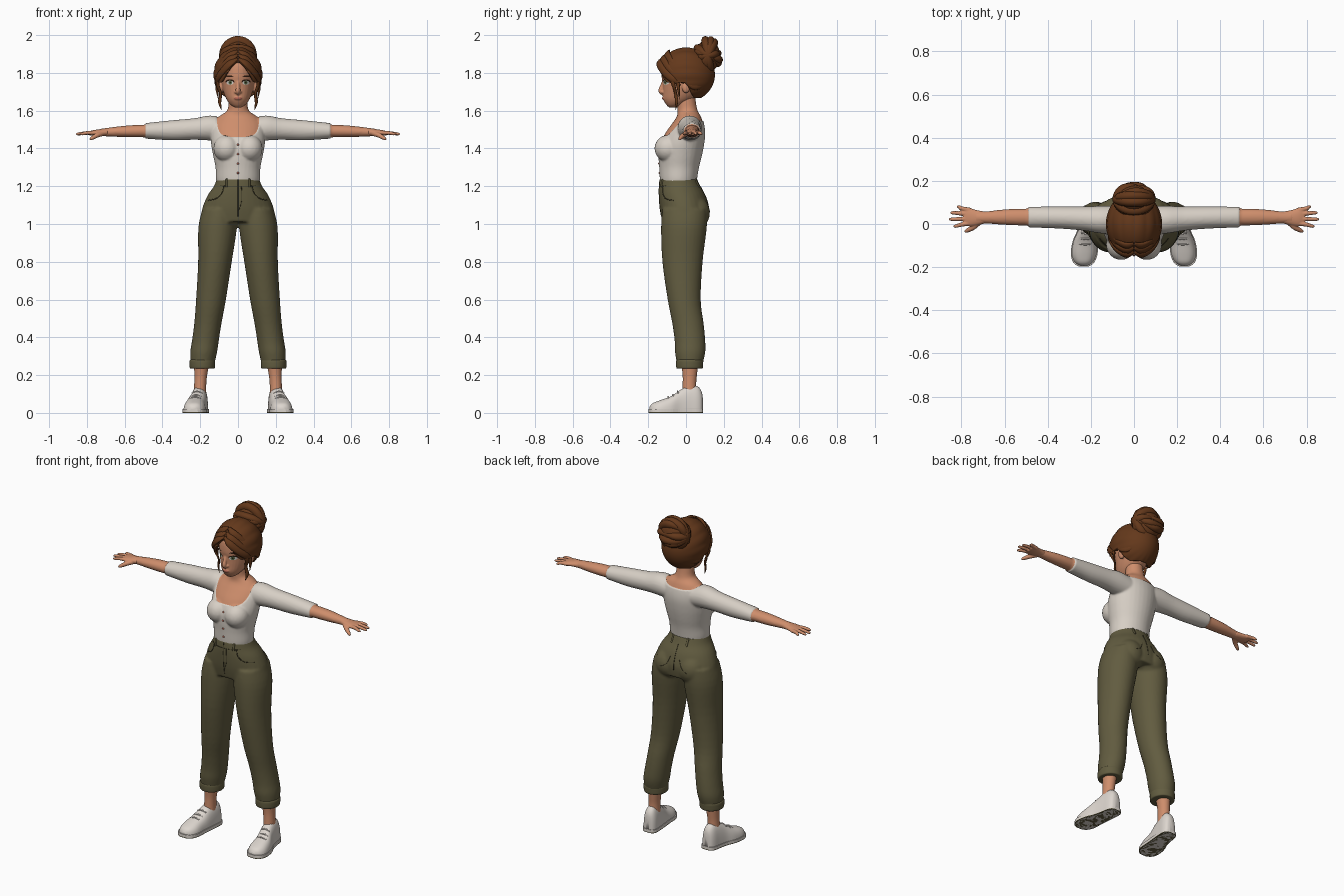
import bpy, bmesh, math, random
from mathutils import Vector
from mathutils.bvhtree import BVHTree

if "Cube" in bpy.data.objects:
    bpy.data.objects.remove(bpy.data.objects["Cube"])

random.seed(4)


def colour(name, rgb):
    m = bpy.data.materials.new(name)
    m.diffuse_color = (*rgb, 1)
    m.use_nodes = True
    m.node_tree.nodes["Principled BSDF"].inputs["Base Color"].default_value = m.diffuse_color
    return m


HAIR = colour("brown hair", (.127, .040, .011))
SKIN = colour("skin", (.62, .27, .15))
SHIRT = colour("cream cotton", (.68, .625, .56))
PANTS = colour("olive twill", (.122, .107, .051))
SEAM = colour("dark olive", (.05, .043, .02))
SHOE = colour("off white", (.72, .67, .62))
EYE = colour("eye white", (.75, .70, .66))
IRIS = colour("green iris", (.10, .16, .07))
DARK = colour("dark lash", (.03, .012, .006))
LIP = colour("lip", (.48, .15, .10))


# ---------- helpers ----------
def spline(pts, k=4):
    out, n = [], len(pts)
    for i in range(n - 1):
        q = pts[max(i - 1, 0)], pts[i], pts[i + 1], pts[min(i + 2, n - 1)]
        for j in range(k):
            t = j / k
            out.append([.5 * (2*b + (c - a)*t + (2*a - 5*b + 4*c - d)*t*t + (3*b - a - 3*c + d)*t**3)
                        for a, b, c, d in zip(*q)])
    return out + [list(pts[-1])]


def stitch(bm, rings):
    rows = [[bm.verts.new(p) for p in r] for r in rings]
    n = len(rows[0])
    for a, b in zip(rows, rows[1:]):
        for i in range(n):
            bm.faces.new((a[i], a[(i + 1) % n], b[(i + 1) % n], b[i]))
    bm.faces.new(rows[0])
    bm.faces.new(rows[-1][::-1])


def loft(bm, rings, axis="z", n=32, p=1.0, zmax=9, k=4):
    """rings of (x, y, z, a, b); sections lie across the axis"""
    out = []
    for x, y, z, a, b in spline(rings, k):
        a, b, ring = max(a, .001), max(b, .001), []
        for i in range(n):
            c, s = math.cos(2*math.pi*(i + .5)/n), math.sin(2*math.pi*(i + .5)/n)
            c, s = math.copysign(abs(c)**p, c)*a, math.copysign(abs(s)**p, s)*b
            v = {"z": (x + c, y + s, z), "x": (x, y + c, z + s), "y": (x + c, y, z + s)}[axis]
            ring.append((v[0], v[1], min(max(v[2], 0), zmax)))
        out.append(ring)
    stitch(bm, out)


def tube(bm, pts, ref=(0, 0, 1), flat=1.0, n=10, k=4):
    """pts of (x, y, z, radius); flat squashes the section along ref"""
    s = spline(pts, k)
    pos, rings = [Vector(q[:3]) for q in s], []
    for i, c in enumerate(pos):
        t = (pos[min(i + 1, len(pos) - 1)] - pos[max(i - 1, 0)]).normalized()
        u = t.cross(Vector(ref)).normalized()
        w = u.cross(t) * flat
        r = max(s[i][3], .0008)
        rings.append([c + r*(u*math.cos(2*math.pi*j/n) + w*math.sin(2*math.pi*j/n)) for j in range(n)])
    stitch(bm, rings)


def ball(bm, c, r, seg=24):
    for v in bmesh.ops.create_uvsphere(bm, u_segments=seg, v_segments=seg // 2, radius=1)["verts"]:
        v.co = Vector((c[i] + v.co[i]*r[i] for i in range(3)))


def bake(o, kind, **props):
    m = o.modifiers.new("m", kind)
    for key, val in props.items():
        setattr(m, key, val)
    bpy.context.view_layer.update()
    me = bpy.data.meshes.new_from_object(o.evaluated_get(bpy.context.evaluated_depsgraph_get()))
    o.modifiers.clear()
    o.data = me


def finish(name, bm, mats, mirror=False, voxel=0, soft=3):
    if mirror:
        g = bmesh.ops.duplicate(bm, geom=bm.verts[:] + bm.edges[:] + bm.faces[:])["geom"]
        for v in g:
            if isinstance(v, bmesh.types.BMVert):
                v.co.x *= -1
    bmesh.ops.recalc_face_normals(bm, faces=bm.faces[:])
    me = bpy.data.meshes.new(name)
    bm.to_mesh(me)
    bm.free()
    o = bpy.data.objects.new(name, me)
    bpy.context.collection.objects.link(o)
    if voxel:
        bake(o, "REMESH", mode="VOXEL", voxel_size=voxel)
        bake(o, "SMOOTH", factor=.5, iterations=soft)
    o.data.materials.clear()
    for m in mats:
        o.data.materials.append(m)
    o.data.shade_smooth()
    return o


def paint(o, f, index, puff=0):
    """cut the mesh along f = 0, then colour (index) or remove (None) where f < 0"""
    bm = bmesh.new()
    bm.from_mesh(o.data)
    val, new = {v: f(v.co) for v in bm.verts}, []
    for e in bm.edges[:]:
        a, b = e.verts
        if val[a] * val[b] < 0:
            new.append(bmesh.utils.edge_split(e, a, val[a]/(val[a] - val[b]))[1])
    if new:
        bmesh.ops.connect_verts(bm, verts=new)
    hit = [q for q in bm.faces if f(q.calc_center_median()) < 0]
    if index is None:
        bmesh.ops.delete(bm, geom=hit, context="FACES")
    else:
        for q in hit:
            q.material_index = index
    if puff:  # cloth thickness on the uncoloured side
        bm.normal_update()
        for v in [v for v in bm.verts if all(q.material_index == 0 for q in v.link_faces)]:
            v.co += v.normal * puff
    bm.to_mesh(o.data)
    bm.free()


def caster(o):
    tree = BVHTree.FromPolygons([v.co for v in o.data.vertices], [tuple(p.vertices) for p in o.data.polygons])

    def cast(x, z, s=-1):
        hit = tree.ray_cast(Vector((x, s, z)), Vector((0, -s, 0)))[0]
        return hit if hit else Vector((x, s*.1, z))
    return cast


def step(a, b, x):
    t = min(max((x - a)/(b - a), 0), 1)
    return t*t*(3 - 2*t)


def depth(z, front, back, rx, x=0):
    return (x, (front + back)/2, z, rx, (back - front)/2)


# ---------- upper body: torso, neck, sleeves and forearms ----------
bm = bmesh.new()
loft(bm, [depth(*r) for r in ((1.20, -.13, .05, .105), (1.24, -.135, .055, .113), (1.30, -.138, .065, .115),
     (1.36, -.142, .08, .127), (1.42, -.138, .092, .138), (1.48, -.11, .098, .14), (1.53, -.075, .092, .132),
     (1.57, -.048, .078, .10), (1.60, -.045, .062, .058), (1.65, -.048, .052, .05), (1.70, -.05, .05, .05))])
for s in (-1, 1):
    ball(bm, (s*.06, -.093, 1.40), (.066, .070, .068))
    loft(bm, [(s*x, y, z, a, b) for x, y, z, a, b in ((.07, .02, 1.50, .06, .06), (.15, .02, 1.508, .06, .062),
         (.23, .025, 1.503, .052, .053), (.35, .03, 1.496, .047, .049), (.49, .032, 1.493, .044, .037))], "x")
    loft(bm, [(s*x, y, z, a, b) for x, y, z, a, b in ((.42, .032, 1.493, .038, .033), (.52, .032, 1.492, .039, .033),
         (.60, .032, 1.490, .036, .030), (.70, .03, 1.486, .027, .022), (.74, .03, 1.484, .030, .018))], "x")
body = finish("shirt_and_upper_body", bm, [SHIRT, SKIN], voxel=.007)


def bare(v):
    b = step(-.03, .05, v.y)
    neck = (abs(v.x/.112)**4 + abs((v.z - 1.605)/(.145 - .085*b))**4)**.25 - 1
    return min(neck, (.49 - abs(v.x))*8, (1.63 - v.z)*8)


paint(body, bare, 1, puff=.004)

# ---------- hands ----------
bm = bmesh.new()
loft(bm, [(.69, .03, 1.486, .027, .021), (.73, .029, 1.484, .036, .018), (.765, .032, 1.482, .043, .015),
          (.79, .036, 1.480, .040, .010)], "x")
for y0, x1, y1 in ((.004, .838, -.010), (.024, .858, .022), (.046, .852, .052), (.065, .822, .080)):
    tube(bm, [(.76, y0, 1.482, .011), (.80, (y0 + y1)/2, 1.482, .010), (x1 - .012, y1, 1.477, .008), (x1, y1, 1.475, .004)])
tube(bm, [(.715, .012, 1.480, .014), (.745, -.015, 1.470, .013), (.772, -.030, 1.455, .010), (.785, -.036, 1.447, .005)])
finish("hands", bm, [SKIN], mirror=True, voxel=.0035, soft=2)

# ---------- head with nose and ears ----------
bm = bmesh.new()
loft(bm, [(0, y, z, a, b) for z, y, a, b in ((1.617, -.068, .018, .022), (1.632, -.060, .040, .045),
     (1.66, -.040, .061, .080), (1.70, -.020, .077, .102), (1.745, -.010, .086, .114), (1.79, -.004, .090, .126),
     (1.85, 0, .085, .122), (1.89, 0, .060, .08))])
tube(bm, [(0, -.115, 1.765, .008), (0, -.126, 1.735, .010), (0, -.134, 1.705, .013), (0, -.122, 1.69, .010)], ref=(0, 1, 0))
for s in (-1, 1):
    ball(bm, (s*.09, .0, 1.725), (.014, .022, .032))
    ball(bm, (s*.011, -.123, 1.698), (.009, .010, .007))
ball(bm, (0, -.116, 1.666), (.022, .012, .010))
head = finish("head", bm, [SKIN, EYE, IRIS, DARK, LIP], voxel=.004)


def oval(cx, cz, a, b, zmin=0):
    return lambda v: max(math.hypot((abs(v.x) - cx)/a, (v.z - cz)/b) - 1, (v.y + .05)*20, (zmin - v.z)*80)


paint(head, oval(.043, 1.752, .024, .014, 1.748), 3)
paint(head, oval(.042, 1.748, .019, .011), 1)
paint(head, oval(.041, 1.749, .010, .0105), 2)
paint(head, oval(.041, 1.749, .004, .005), 3)
paint(head, oval(.046, 1.782, .024, .004), 3)
paint(head, oval(0, 1.666, .021, .008), 4)

# ---------- hair cap with combed grooves, open over the face ----------
bm = bmesh.new()
ball(bm, (0, 0, 0), (1, 1, 1), 96)
for v in bm.verts:
    g = 1 + .03*abs(math.sin(8*math.atan2(v.co.x, v.co.z + .2)))*(1 - abs(v.co.y))
    v.co = Vector((v.co.x*.127*g, v.co.y*.153, 1.79 + v.co.z*.143*g))
cap = finish("hair_cap", bm, [HAIR])


def hairline(v):
    front = max(1.862 - .115*(abs(v.x)/.09)**1.6, 1.748)
    return v.z - (front + (1.668 - front)*step(-.005, .045, v.y))


paint(cap, hairline, None)
bake(cap, "SOLIDIFY", thickness=.014, offset=-1)

# ---------- swept fringe and loose locks ----------
bm = bmesh.new()
for s in (-1, 1):
    out = (s, -1, .3)
    for d, w in ((0, .020), (.02, .022), (.042, .022)):
        tube(bm, [(s*.002, -.128 + d*.9, 1.876 + d, .008), (s*.04, -.142 + d, 1.852 + d, w),
                  (s*.085, -.115 + d, 1.805 + d, w), (s*.110, -.070 + d, 1.765 + d*.7, w*.9),
                  (s*.108, -.030 + d, 1.735 + d*.5, .004)], out, .5)
    tube(bm, [(s*.098, -.085, 1.79, .012), (s*.108, -.068, 1.74, .012), (s*.092, -.055, 1.69, .009),
              (s*.097, -.05, 1.645, .010), (s*.088, -.055, 1.605, .001)], out, .6)
    tube(bm, [(s*.105, -.05, 1.77, .012), (s*.112, -.04, 1.72, .010), (s*.104, -.035, 1.66, .001)], out, .6)
    tube(bm, [(s*.112, .0, 1.76, .016), (s*.10, .05, 1.73, .022), (s*.06, .11, 1.76, .022), (s*.02, .13, 1.80, .01)], (s, 1, 0), .5)
finish("fringe_and_locks", bm, [HAIR])

# ---------- bun of coiled strands ----------
bm = bmesh.new()
ball(bm, (0, .115, 1.89), (.082, .066, .085))
for i in range(6):
    tilt, turn, pts = random.uniform(-.5, .5) + i*.55, i*1.05, []
    for j in range(13):
        a = j*2*math.pi/11 + turn
        x, y, z = .070*math.cos(a), .070*math.sin(a)*math.cos(tilt), .070*math.sin(a)*math.sin(tilt)
        pts.append((x, .115 + y*.76, 1.892 + z*1.08, .030*min(1, .3 + .35*min(j, 12 - j))))
    normal = (0, -math.sin(tilt), math.cos(tilt))
    tube(bm, pts, normal, .8, 10, 3)
finish("hair_bun", bm, [HAIR])

# ---------- trousers ----------
bm = bmesh.new()
loft(bm, [depth(*r) for r in ((1.245, -.138, .056, .110), (1.20, -.143, .076, .128), (1.15, -.143, .103, .162),
     (1.08, -.138, .122, .190), (1.01, -.125, .115, .198))])
for s in (-1, 1):
    ball(bm, (s*.075, .045, 1.06), (.085, .082, .09))
    loft(bm, [depth(z, f, b, rx, s*x) for z, x, rx, f, b in ((1.08, .098, .090, -.125, .112), (.98, .108, .102, -.132, .110),
         (.80, .122, .089, -.125, .088), (.60, .143, .079, -.097, .078), (.47, .160, .072, -.072, .094),
         (.38, .173, .071, -.060, .102), (.32, .182, .071, -.058, .102), (.26, .188, .063, -.048, .088))])
pants = finish("trousers", bm, [PANTS], voxel=.008)

bm = bmesh.new()
loft(bm, [depth(z, f, b, rx, .189) for z, rx, f, b in ((.234, .058, -.044, .082), (.238, .066, -.051, .089),
     (.258, .068, -.053, .091), (.278, .067, -.052, .091), (.284, .058, -.044, .082))])
finish("trouser_cuffs", bm, [PANTS], mirror=True)

# ---------- seams, belt loops and buttons laid on the cloth ----------
cast = caster(pants)


def seam(bm, pts, r, s=-1):
    tube(bm, [(*cast(x, z, s), r) for x, z in spline(pts, 3)], (0, 1, 0), 1, 6, 2)


bm = bmesh.new()
seam(bm, [(.075, 1.20), (.085, 1.165), (.115, 1.135), (.158, 1.125)], .0025)
seam(bm, [(.004, 1.20), (.055, 1.20), (.095, 1.203)], .002)
seam(bm, [(.03, 1.13), (.05, 1.085), (.09, 1.06)], .0015, 1)
finish("pocket_seams", bm, [SEAM], mirror=True)
bm = bmesh.new()
seam(bm, [(.0, 1.235), (.0, 1.12), (.0, 1.04)], .002)
seam(bm, [(.018, 1.20), (.019, 1.12), (.002, 1.07)], .0015)
seam(bm, [(0, 1.20), (0, 1.12), (0, 1.06)], .002, 1)
finish("fly_seams", bm, [SEAM])
bm = bmesh.new()
for x, s in ((.06, -1), (.05, 1)):
    seam(bm, [(x, 1.238), (x, 1.22), (x, 1.195)], .006, s)
finish("belt_loops", bm, [PANTS], mirror=True)
bm = bmesh.new()
shirt_front = caster(body)
for z in (1.27, 1.32, 1.37, 1.42):
    ball(bm, shirt_front(0, z), (.006, .005, .006), 12)
finish("shirt_buttons", bm, [LIP])

# ---------- ankles ----------
bm = bmesh.new()
loft(bm, [(.202, .018, .08, .034, .040), (.200, .018, .15, .032, .036), (.197, .02, .20, .034, .038),
          (.192, .02, .27, .042, .046)])
finish("ankles", bm, [SKIN], mirror=True)

# ---------- shoes, soles and laces ----------
last = [(.233, -.194, 0, .016, .030), (.233, -.178, 0, .042, .050), (.231, -.14, 0, .058, .066), (.225, -.08, 0, .056, .088),
        (.212, -.03, 0, .048, .122), (.204, .02, 0, .044, .145), (.200, .06, 0, .041, .142), (.199, .082, 0, .030, .115),
        (.199, .089, 0, .012, .08)]
bm = bmesh.new()
loft(bm, last, "y", p=.75)
finish("shoes", bm, [SHOE], mirror=True)
bm = bmesh.new()
loft(bm, [(x, y*1.02, z, a + .004, b) for x, y, z, a, b in last], "y", p=.5, zmax=.02)
soles = finish("shoe_soles", bm, [SHOE, PANTS], mirror=True)
paint(soles, lambda v: v.z - .004, 1)
soles.data.shade_flat()
bm = bmesh.new()
for y, x, z in ((-.095, .226, .085), (-.07, .223, .096), (-.045, .216, .114)):
    tube(bm, [(x - .028, y + .004, z - .010, .004), (x, y, z, .004), (x + .028, y + .004, z - .010, .004)])
finish("shoe_laces", bm, [SHOE], mirror=True)
